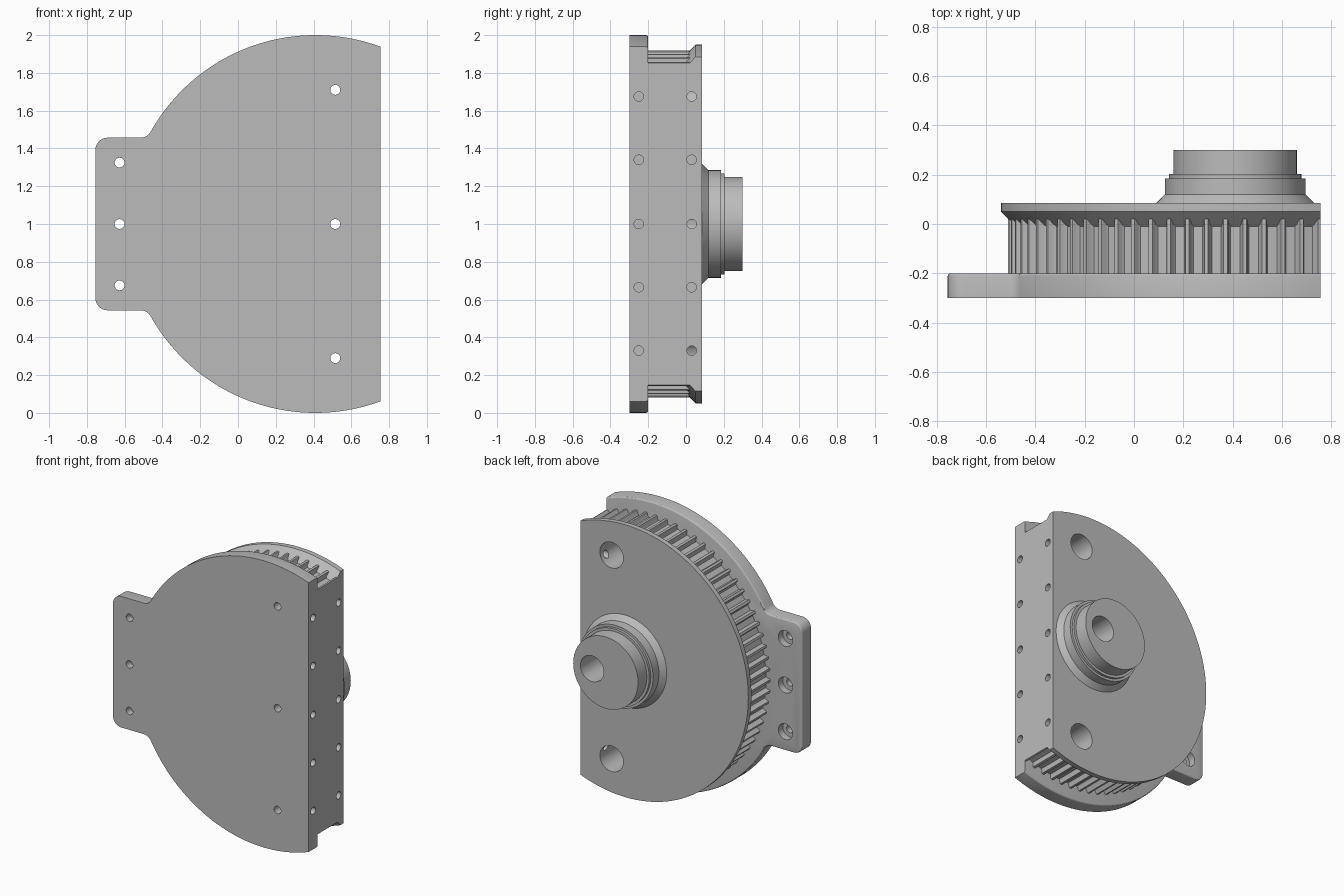
import bpy
import bmesh
import math
from mathutils import Matrix, Vector

cube = bpy.data.objects.get("Cube")
if cube:
    bpy.data.objects.remove(cube, do_unlink=True)

CX, CZ = 0.41, 1.0       # wheel axis
FLAT_X = 0.755           # flat side
PLATE_Y, SEAM_Y = -0.3, -0.2

grey = bpy.data.materials.new("Plain grey")
grey.use_nodes = True
grey.diffuse_color = (0.5, 0.5, 0.5, 1)
grey.node_tree.nodes["Principled BSDF"].inputs["Base Color"].default_value = (0.5, 0.5, 0.5, 1)


def make_object(name, bm):
    bmesh.ops.recalc_face_normals(bm, faces=bm.faces)
    mesh = bpy.data.meshes.new(name)
    bm.to_mesh(mesh)
    bm.free()
    mesh.materials.append(grey)
    obj = bpy.data.objects.new(name, mesh)
    bpy.context.collection.objects.link(obj)
    return obj


def extrude_outline(points, y0, y1, bevel=0):
    bm = bmesh.new()
    face = bm.faces.new([bm.verts.new((x, y0, z)) for x, z in points])
    new = bmesh.ops.extrude_face_region(bm, geom=[face])["geom"]
    moved = [v for v in new if isinstance(v, bmesh.types.BMVert)]
    bmesh.ops.translate(bm, vec=(0, y1 - y0, 0), verts=moved)
    if bevel:
        rim = [e for e in bm.edges if all(abs(v.co.y - y1) < 1e-5 for v in e.verts)]
        bmesh.ops.bevel(bm, geom=rim, offset=bevel, segments=3, profile=0.5, affect='EDGES')
    return bm


def lathe(profile, steps=144):
    bm = bmesh.new()
    verts = [bm.verts.new((CX - r, y, CZ)) for r, y in profile]
    edges = [bm.edges.new(pair) for pair in zip(verts, verts[1:])]
    bmesh.ops.spin(bm, geom=verts + edges, cent=(CX, 0, CZ), axis=(0, 1, 0),
                   angle=math.tau, steps=steps)
    bmesh.ops.remove_doubles(bm, verts=bm.verts, dist=1e-4)
    return bm


def arc(cx, cz, r, start, end, count):
    angles = [start + (end - start) * i / count for i in range(count + 1)]
    return [(cx + r * math.cos(a), cz + r * math.sin(a)) for a in angles]


# Base plate: round disc blended into a rounded tab
half_tab, corner, blend = 0.457, 0.065, 0.06
dz = half_tab + blend
dx = math.sqrt((1 + blend) ** 2 - dz ** 2)
join = math.atan2(dz, -dx)
upper = arc(CX, CZ, 1.0, 0, join, 80)
upper += arc(CX - dx, CZ + dz, blend, join - math.pi, -math.pi / 2, 8)
upper += arc(-FLAT_X + corner, CZ + half_tab - corner, corner, math.pi / 2, math.pi, 8)
lower = [(x, 2 * CZ - z) for x, z in reversed(upper[1:])]
base_plate = make_object("base_plate", extrude_outline(upper + lower, PLATE_Y, SEAM_Y, 0.012))

# Toothed wheel
TEETH, ROOT, TIP = 74, 0.888, 0.92
tooth = [(-0.25, ROOT), (-0.17, ROOT + 0.01), (-0.14, TIP - 0.007), (-0.1, TIP)]
tooth += [(-f, r) for f, r in reversed(tooth)]
gear = []
for i in range(TEETH):
    for f, r in tooth:
        a = math.pi + (i + f) * math.tau / TEETH
        gear.append((CX + r * math.cos(a), CZ + r * math.sin(a)))
toothed_wheel = make_object("toothed_wheel", extrude_outline(gear, SEAM_Y, 0.03))

# Tapered flange and stepped hub
flange = make_object("back_flange", lathe(
    [(0, -0.01), (ROOT, -0.01), (0.95, 0.05), (0.95, 0.085), (0, 0.085)]))
hub = make_object("stepped_hub", lathe(
    [(0, 0.06), (0.32, 0.06), (0.32, 0.085), (0.285, 0.12), (0.285, 0.185), (0.268, 0.185),
     (0.268, 0.203), (0.25, 0.203), (0.25, 0.3), (0, 0.3)], 96))


# Cutters for the flat side and the holes
def drill(radius, start, end):
    start, end = Vector(start), Vector(end)
    bm = bmesh.new()
    turn = (end - start).to_track_quat('Z', 'Y').to_matrix().to_4x4()
    bmesh.ops.create_cone(bm, cap_ends=True, segments=32, radius1=radius, radius2=radius,
                          depth=(end - start).length,
                          matrix=Matrix.Translation((start + end) / 2) @ turn)
    return make_object("drill_cutter", bm)


bm = bmesh.new()
bmesh.ops.create_cube(bm, size=3, matrix=Matrix.Translation((FLAT_X + 1.5, 0, CZ)))
cutters = [make_object("flat_cutter", bm)]
for z in (0.29, 1.0, 1.71):
    cutters.append(drill(0.09, (0.515, -0.21, z), (0.515, 0.5, z)))
    cutters.append(drill(0.026, (0.515, -0.5, z), (0.515, -0.15, z)))
for z in (0.675, 1.0, 1.325):
    cutters.append(drill(0.055, (-0.627, -0.25, z), (-0.627, 0, z)))
    cutters.append(drill(0.026, (-0.627, -0.5, z), (-0.627, -0.22, z)))
for z in (0.33, 0.665, 1.0, 1.34, 1.675):
    for y in (-0.25, 0.03):
        cutters.append(drill(0.025, (0.55, y, z), (0.9, y, z)))


def bounds(obj):
    cos = [v.co for v in obj.data.vertices]
    return [(min(c[k] for c in cos), max(c[k] for c in cos)) for k in range(3)]


# Cut every part, then smooth the round surfaces
for part in (base_plate, toothed_wheel, flange, hub):
    box = bounds(part)
    for cutter in cutters:
        if all(a[0] < b[1] and b[0] < a[1] for a, b in zip(box, bounds(cutter))):
            mod = part.modifiers.new("cut", 'BOOLEAN')
            mod.operation = 'DIFFERENCE'
            mod.solver = 'EXACT'
            mod.object = cutter
    bpy.ops.object.select_all(action='DESELECT')
    bpy.context.view_layer.objects.active = part
    part.select_set(True)
    for mod in list(part.modifiers):
        bpy.ops.object.modifier_apply(modifier=mod.name)
    bpy.ops.object.shade_smooth_by_angle(angle=math.radians(25))

for cutter in cutters:
    bpy.data.objects.remove(cutter, do_unlink=True)
